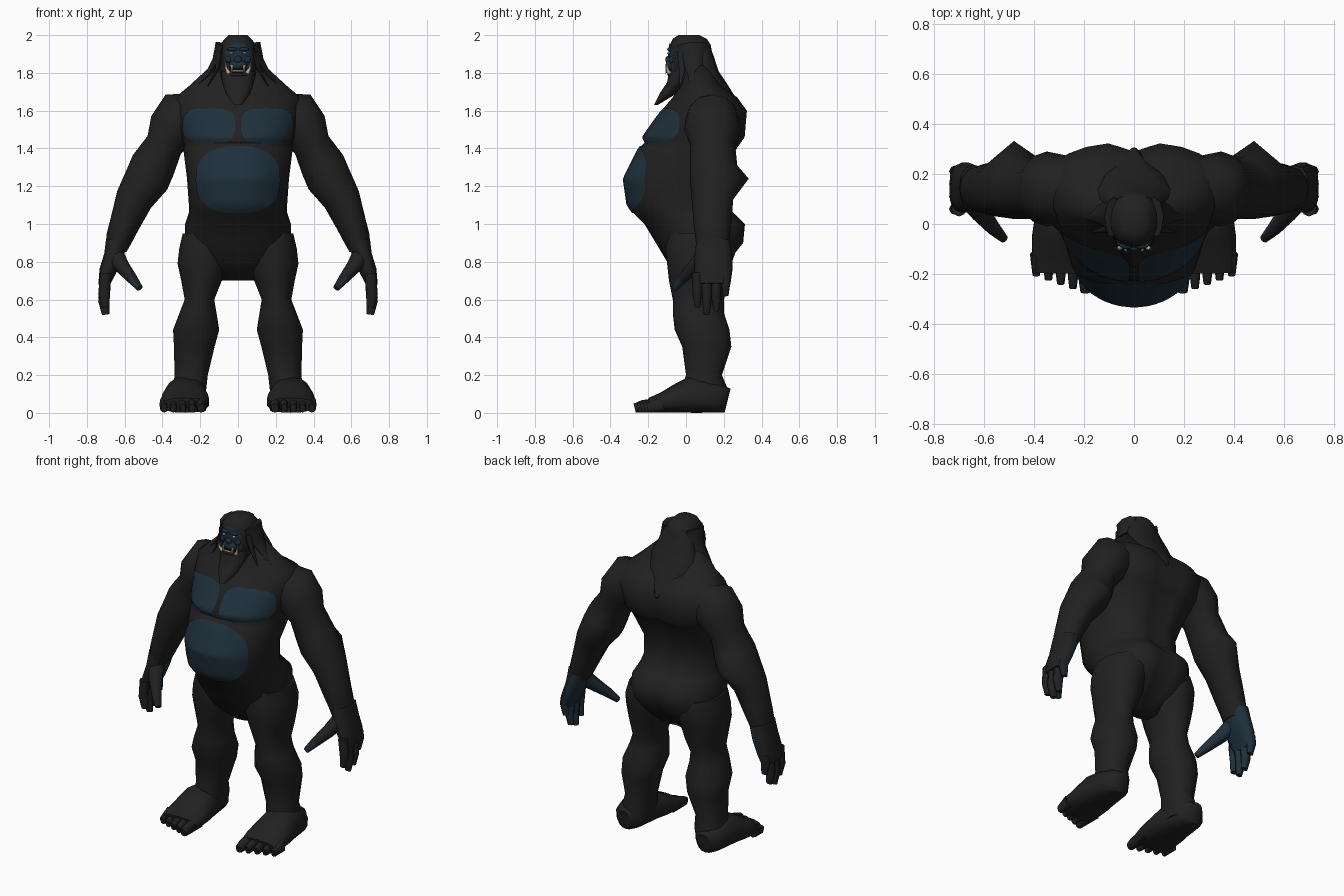
import bpy, bmesh, math
from mathutils import Vector
from mathutils.bvhtree import BVHTree

cube = bpy.data.objects.get("Cube")
if cube:
    bpy.data.objects.remove(cube, do_unlink=True)


def material(name, red, green, blue):
    mat = bpy.data.materials.new(name)
    mat.use_nodes = True
    colour = (red, green, blue, 1)
    mat.diffuse_color = colour
    mat.node_tree.nodes["Principled BSDF"].inputs["Base Color"].default_value = colour
    return mat


FUR = material("charcoal fur", .015, .015, .015)
SKIN = material("dark blue skin", .013, .029, .044)
IVORY = material("ivory", .55, .45, .27)
EYE = material("pale eye", .45, .55, .6)
DARK = material("mouth black", .004, .004, .005)


def finish(name, bm, mats, mirror=False):
    bmesh.ops.recalc_face_normals(bm, faces=bm.faces)
    mesh = bpy.data.meshes.new(name)
    bm.to_mesh(mesh)
    bm.free()
    ob = bpy.data.objects.new(name, mesh)
    bpy.context.collection.objects.link(ob)
    for mat in mats:
        mesh.materials.append(mat)
    bpy.ops.object.select_all(action='DESELECT')
    ob.select_set(True)
    bpy.context.view_layer.objects.active = ob
    bpy.ops.object.shade_smooth_by_angle(angle=math.radians(60))
    if mirror:
        ob.modifiers.new("Mirror", 'MIRROR')
    return ob


def oval(sides, power):
    """Points of a unit superellipse, as (sine, cosine) pairs."""
    def bend(value):
        return math.copysign(abs(value) ** (2 / power), value)
    angles = [math.tau * k / sides for k in range(sides)]
    return [(bend(math.sin(a)), bend(math.cos(a))) for a in angles]


def loft(name, sections, mat=FUR, sides=12, mirror=False, flat=False, up=(0, 1, 0),
         power=2, rule=None, shape=None):
    """Skin rings (x, y, z, half width, half depth); depth runs along 'up'."""
    bm = bmesh.new()
    points = [Vector(s[:3]) for s in sections]
    rings = []
    for i, (*_, width, depth) in enumerate(sections):
        along = points[min(i + 1, len(points) - 1)] - points[max(i - 1, 0)]
        along = Vector((0, 0, 1)) if flat else along.normalized()
        deep = Vector(up)
        deep = (deep - along * deep.dot(along)).normalized()
        wide = along.cross(deep)
        ring = []
        for sine, cosine in oval(sides, power):
            co = points[i] + deep * cosine * depth + wide * sine * width
            ring.append(bm.verts.new(shape(co) if shape else co))
        rings.append(ring)
    for low, high in zip(rings, rings[1:]):
        for k in range(sides):
            j = (k + 1) % sides
            bm.faces.new((low[k], low[j], high[j], high[k]))
    bm.faces.new(rings[0])
    bm.faces.new(rings[-1])
    if rule:
        bmesh.ops.recalc_face_normals(bm, faces=bm.faces)
        for face in bm.faces:
            face.material_index = int(rule(face))
    return finish(name, bm, [mat, SKIN], mirror)


def column(name, rows, centre=lambda z: 0, **options):
    """Level rings given as z, half width, front y, back y."""
    rings = [(centre(z), (front + back) / 2, z, width, (back - front) / 2)
             for z, width, front, back in rows]
    return loft(name, rings, flat=True, **options)


def limb(name, y, rows, **options):
    """Paired limb in one x-z plane, given as x, z, half width, half depth."""
    return loft(name, [(x, y, z, w, d) for x, z, w, d in rows], mirror=True, **options)


def spike(name, points, width, depth, taper=.9, **options):
    """Pair of tapered tubes through a few points."""
    last = len(points) - 1
    scales = [1 - taper * i / last for i in range(last + 1)]
    rings = [(*p, width * s, depth * s) for p, s in zip(points, scales)]
    return loft(name, rings, sides=8, mirror=True, **options)


def blob(name, loc, size, mat, mirror=False):
    bm = bmesh.new()
    bmesh.ops.create_icosphere(bm, subdivisions=2, radius=1)
    bmesh.ops.scale(bm, vec=size, verts=bm.verts)
    bmesh.ops.translate(bm, vec=loc, verts=bm.verts)
    return finish(name, bm, [mat], mirror)


def patch(name, target, x, z, width, height, power, mirror=False, sides=48, steps=8):
    """Thin oval of bare skin laid on the front of a body."""
    tree = BVHTree.FromObject(target, bpy.context.evaluated_depsgraph_get())

    def drop(px, pz):
        hit, normal, _, _ = tree.ray_cast(Vector((px, -2, pz)), Vector((0, 1, 0)))
        if hit is None:
            hit, normal, _, _ = tree.find_nearest(Vector((px, -.1, pz)))
        return hit + normal * .005

    bm = bmesh.new()
    middle = bm.verts.new(drop(x, z))
    rings = [[bm.verts.new(drop(x + a * width * s / steps, z + b * height * s / steps))
              for a, b in oval(sides, power)] for s in range(1, steps + 1)]
    for k in range(sides):
        j = (k + 1) % sides
        bm.faces.new((middle, rings[0][k], rings[0][j]))
        for inner, outer in zip(rings, rings[1:]):
            bm.faces.new((inner[k], outer[k], outer[j], inner[j]))
    return finish(name, bm, [SKIN], mirror)


# Torso with broad back muscles and a groove along the spine
def back_muscles(co):
    if co.y > .1:
        lats = max(0, 1 - ((co.z - 1.5) / .22) ** 2)
        co.x *= 1 + 1.7 * lats * (co.y - .1)
        co.y -= .04 * math.exp(-(co.x / .06) ** 2)
    return co


torso = column("torso", [
    (.7, .1, 0, .14), (.8, .24, -.1, .24), (.9, .28, -.16, .32), (1, .28, -.22, .33),
    (1.06, .26, -.28, .27), (1.1, .26, -.31, .23), (1.24, .27, -.33, .22),
    (1.4, .29, -.25, .28), (1.43, .29, -.22, .3), (1.46, .3, -.23, .32),
    (1.6, .33, -.13, .33), (1.67, .33, -.07, .28), (1.73, .26, -.03, .2),
    (1.84, .14, 0, .14)], sides=28, power=2.1, shape=back_muscles)
patch("chest_skin", torso, .152, 1.52, .137, .09, 3.2, mirror=True)
patch("belly_skin", torso, 0, 1.235, .22, .175, 2.5)


# Arms with pointed elbows
def elbow(co):
    if co.y > .14:
        co.y += .6 * (co.y - .14) * max(0, 1 - 12 * abs(co.z - 1.24))
    return co


limb("arm", .14, [
    (.2, 1.6, .1, .12), (.3, 1.56, .15, .14), (.35, 1.5, .13, .15), (.39, 1.42, .1, .12),
    (.45, 1.31, .12, .12), (.48, 1.24, .12, .12), (.55, 1.13, .1, .11), (.6, 1, .08, .1),
    (.63, .92, .07, .09), (.64, .86, .05, .08)], shape=elbow)


# Hands: palms turn inward and back, fingertips bare
def bare(face):
    inward = face.normal.dot(Vector((-.75, .65, 0))) > .45
    return inward or (face.calc_center_median().z < .64 and face.normal.x < -.45)


limb("hand", .145, [(.64, .91, .06, .09), (.66, .83, .05, .1), (.69, .75, .045, .1),
                    (.71, .68, .03, .09)], power=2.4, rule=bare)
for y, tip in zip((.06, .11, .16, .21), (.56, .52, .54, .62)):
    limb("finger", y, [(.7, .74, .03, .03), (.71, tip + .07, .03, .025), (.7, tip, .02, .015)],
         sides=8, rule=bare)
spike("thumb", [(.65, .1, .83), (.61, .04, .77), (.56, -.02, .71), (.52, -.06, .66)],
      .05, .05, taper=.65,
      rule=lambda face: bare(face) or face.calc_center_median().z < .69)

# Legs
column("leg", [
    (.95, .13, -.1, .25), (.87, .14, -.11, .27), (.79, .14, -.1, .24), (.7, .11, -.09, .23),
    (.6, .08, -.07, .2), (.53, .1, -.07, .2), (.44, .125, -.06, .23), (.35, .11, -.02, .24),
    (.2, .09, 0, .19), (.13, .09, -.02, .22), (.05, .09, -.01, .21)],
    centre=lambda z: .27 - .11 * z, sides=14, power=2.2, mirror=True)


# Feet flare toward the ground, given as y, half width, height
def flare(co):
    co.x = .28 + (co.x - .28) * (1 - 1.8 * max(0, co.z - .07))
    return co


foot = [(.22, .05, .13), (.18, .09, .15), (.09, .11, .18), (.02, .12, .19),
        (-.05, .13, .15), (-.12, .13, .11), (-.19, .12, .08)]
loft("foot", [(.28, y, h / 2, w, h / 2) for y, w, h in foot],
     sides=14, mirror=True, up=(0, 0, 1), power=2.6, shape=flare)
for i in range(5):
    x, front = .195 + i * .049, -.272 + i * .017
    spike("toe", [(x, -.12, .045), (x, front + .04, .035), (x, front, .025)],
          .025 if i else .032, .04, taper=.4, up=(0, 0, 1), power=3)

# Head and beard
head = column("head", [
    (1.7, .08, -.03, .14), (1.8, .1, -.08, .15), (1.9, .1, -.09, .14), (1.95, .095, -.085, .13),
    (1.98, .07, -.07, .11), (2, .05, -.04, .07)], sides=16, power=2.3)
column("beard", [(1.81, .09, -.09, .04), (1.75, .085, -.1, 0), (1.69, .065, -.14, -.05),
                 (1.63, .02, -.17, -.15)])

# Hair falling down the back to a point, and beside the face
loft("hair_cape", [(0, .07, 1.95, .09, .05), (0, .09, 1.87, .12, .06), (0, .12, 1.78, .16, .06),
                   (0, .18, 1.71, .13, .05), (0, .3, 1.59, .01, .01)], up=(0, 1, .3))
spike("side_hair", [(.08, .03, 1.95), (.11, .04, 1.86), (.16, .04, 1.79), (.22, .03, 1.73)],
      .04, .08)
spike("front_lock", [(.09, -.02, 1.91), (.11, -.02, 1.82), (.16, -.03, 1.73)], .02, .03)
spike("ear", [(.08, 0, 1.87), (.1, .01, 1.92), (.115, .02, 1.96)], .02, .03, mat=SKIN)

# Face
patch("face_skin", head, 0, 1.87, .07, .085, 2.6)
blob("muzzle", (0, -.08, 1.84), (.05, .03, .03), SKIN)
blob("nose", (0, -.095, 1.87), (.02, .015, .02), SKIN)
blob("brow", (.03, -.085, 1.925), (.03, .015, .01), SKIN, True)
blob("cheek", (.05, -.075, 1.87), (.02, .015, .02), SKIN, True)
blob("eye", (.035, -.09, 1.905), (.01, .01, .006), EYE, True)
blob("mouth", (0, -.085, 1.815), (.05, .02, .015), DARK)
blob("lower_teeth", (0, -.1, 1.81), (.04, .01, .006), IVORY)
blob("lower_lip", (0, -.08, 1.79), (.05, .02, .01), FUR)

# Tusks
spike("lower_tusk", [(.05, -.09, 1.8), (.063, -.1, 1.825), (.066, -.1, 1.865)],
      .012, .012, mat=IVORY)
spike("upper_fang", [(.032, -.1, 1.84), (.033, -.107, 1.795)], .008, .008, mat=IVORY)
